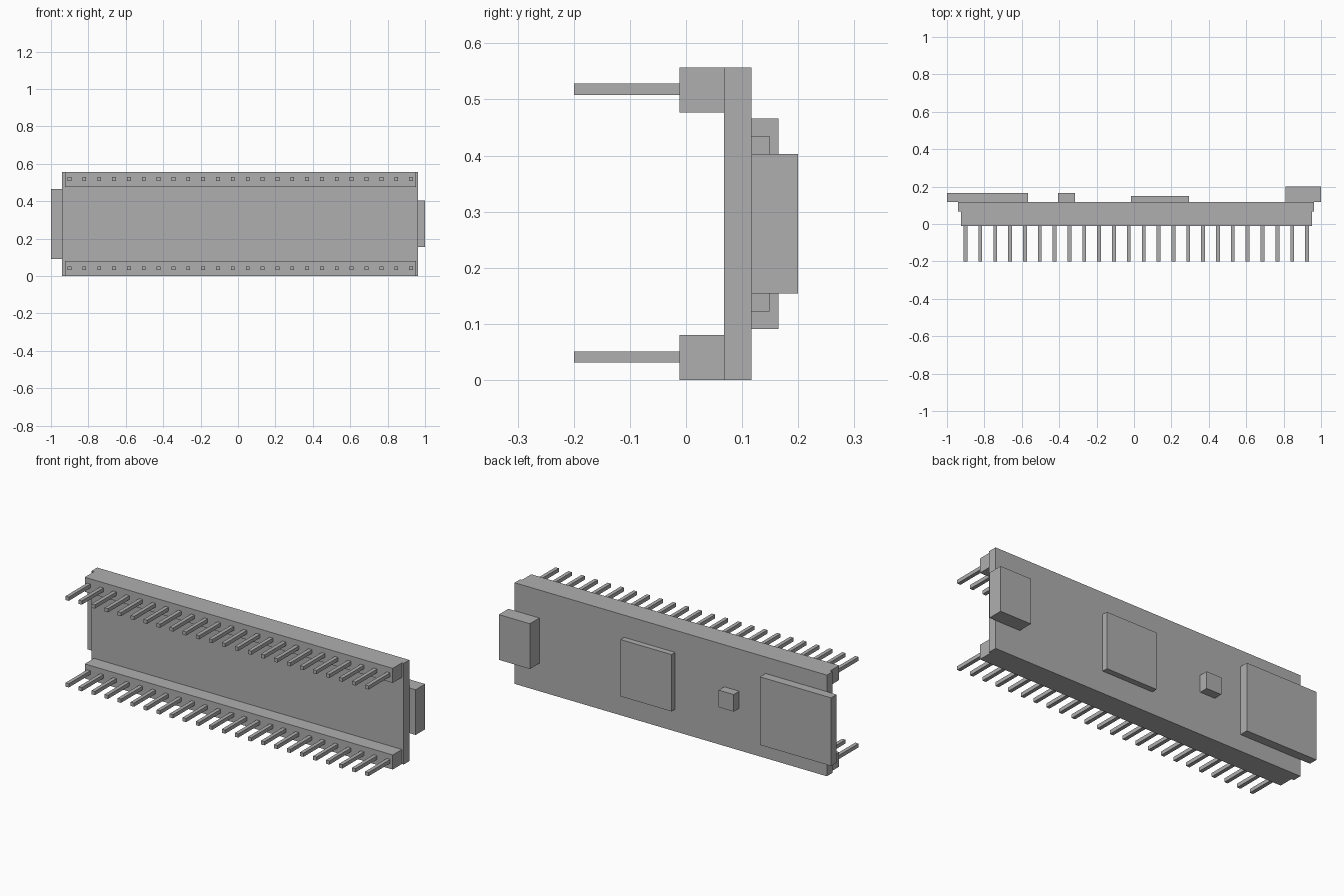
import bpy
import bmesh
from mathutils import Matrix, Vector

cube = bpy.data.objects.get("Cube")
if cube:
    bpy.data.objects.remove(cube, do_unlink=True)

# Single plain grey
grey = bpy.data.materials.new("plain_grey")
grey.use_nodes = True
colour = (0.43, 0.43, 0.43, 1)
grey.diffuse_color = colour
grey.node_tree.nodes["Principled BSDF"].inputs["Base Color"].default_value = colour


def add_box(bm, x, y, z):
    """Add a box given its (min, max) range on each axis."""
    ranges = (x, y, z)
    centre = Vector([(a + b) / 2 for a, b in ranges])
    size = Vector([b - a for a, b in ranges])
    bmesh.ops.create_cube(bm, size=1, matrix=Matrix.Translation(centre) @ Matrix.Diagonal(size).to_4x4())


def make_object(name, boxes):
    bm = bmesh.new()
    for box in boxes:
        add_box(bm, *box)
    mesh = bpy.data.meshes.new(name)
    bm.to_mesh(mesh)
    bm.free()
    mesh.materials.append(grey)
    obj = bpy.data.objects.new(name, mesh)
    bpy.context.scene.collection.objects.link(obj)


HEIGHT = 0.557
MID = HEIGHT / 2
BOARD_FRONT, BOARD_BACK = 0.068, 0.117
STRIP_FRONT = -0.012


def centred(height):
    return (MID - height / 2, MID + height / 2)


# Circuit board
make_object("board", [((-0.94, 0.962), (BOARD_FRONT, BOARD_BACK), (0, HEIGHT))])

# Components on the back: name, x range, depth limit, height
components = [
    ("left_connector", (0.811, 1.0), 0.2, 0.249),
    ("main_chip", (-0.016, 0.294), 0.149, 0.313),
    ("small_component", (-0.406, -0.315), 0.165, 0.094),
    ("right_module", (-1.0, -0.566), 0.165, 0.375),
]
for name, x, back, height in components:
    make_object(name, [(x, (BOARD_BACK, back), centred(height))])

# Header strips and their rows of pins
PINS = 24
PITCH = 0.0794
FIRST = -0.901
HALF = 0.0102
for side, strip_z, pin_z in (("lower", (0, 0.08), 0.041),
                             ("upper", (HEIGHT - 0.08, HEIGHT), HEIGHT - 0.039)):
    make_object(side + "_header_strip", [((-0.925, 0.951), (STRIP_FRONT, BOARD_FRONT), strip_z)])
    make_object(side + "_header_pins", [
        ((FIRST + i * PITCH - HALF, FIRST + i * PITCH + HALF),
         (-0.2, STRIP_FRONT),
         (pin_z - HALF, pin_z + HALF))
        for i in range(PINS)])
